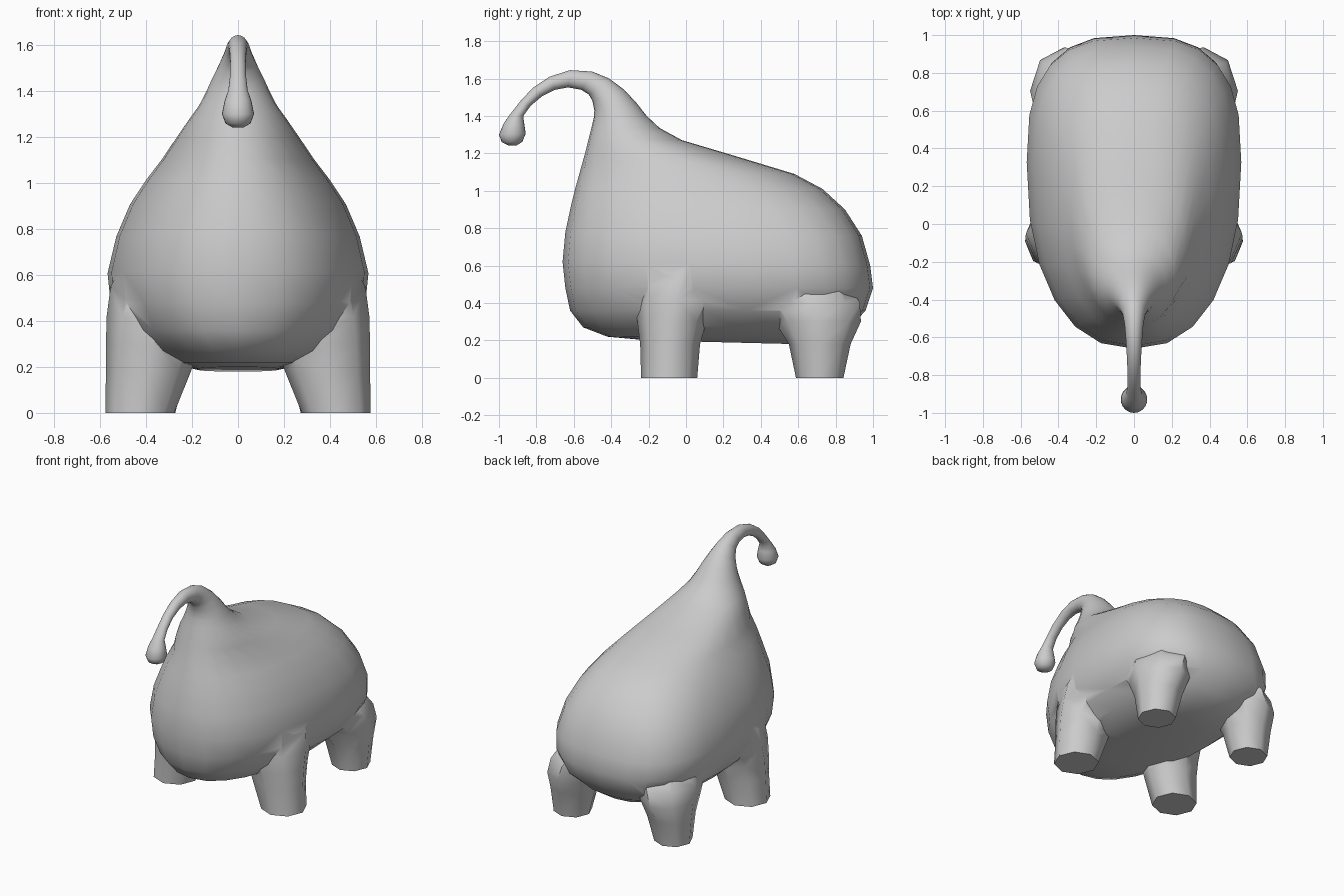
import bpy, bmesh, math

if "Cube" in bpy.data.objects:
    bpy.data.objects.remove(bpy.data.objects["Cube"])

grey = bpy.data.materials.new("plain grey")
grey.diffuse_color = (0.6, 0.6, 0.6, 1)
grey.use_nodes = True
grey.node_tree.nodes["Principled BSDF"].inputs["Base Color"].default_value = grey.diffuse_color


def spow(v, e):
    return math.copysign(abs(v) ** e, v)


def loft(name, rings):
    """Skin a list of closed rings and cap both ends."""
    bm = bmesh.new()
    loops = [[bm.verts.new(p) for p in ring] for ring in rings]
    n = len(loops[0])
    for a, b in zip(loops, loops[1:]):
        for i in range(n):
            j = (i + 1) % n
            bm.faces.new((a[i], a[j], b[j], b[i]))
    bm.faces.new(loops[0])
    bm.faces.new(loops[-1])
    bmesh.ops.recalc_face_normals(bm, faces=bm.faces)
    mesh = bpy.data.meshes.new(name)
    bm.to_mesh(mesh)
    bm.free()
    mesh.materials.append(grey)
    obj = bpy.data.objects.new(name, mesh)
    bpy.context.collection.objects.link(obj)
    return obj


def section(ay, az, by, bz, w, peak, ea, eb, n=24):
    """Egg-shaped ring from front point a to back point b, half width w."""
    pts = []
    for i in range(n):
        t = 2 * math.pi * i / n
        c, s = math.cos(t), math.sin(t)
        e = 2 / (eb if c > 0 else ea)
        d = spow(c, e)
        u = peak + d * ((1 - peak) if d > 0 else peak)
        pts.append((w * spow(s, e), ay + (by - ay) * u, az + (bz - az) * u))
    return pts


# Trunk of the body: front y, z, back y, z, half width, peak, front and back roundness
body_rows = [
    (-.20, .20, .60, .18, .18, .5, 2.2, 2.4),
    (-.42, .22, .80, .215, .30, .55, 2.2, 2.5),
    (-.55, .27, .88, .27, .40, .57, 2.2, 2.6),
    (-.62, .36, .96, .36, .50, .6, 2.2, 2.8),
    (-.645, .48, 1.0, .48, .555, .6, 2.3, 2.8),
    (-.66, .62, .985, .60, .568, .6, 2.3, 2.8),
    (-.645, .78, .94, .76, .53, .6, 2.3, 2.7),
    (-.615, .92, .85, .90, .47, .59, 2.2, 2.6),
    (-.59, 1.02, .73, 1.01, .40, .57, 2.2, 2.5),
    (-.565, 1.11, .58, 1.09, .335, .55, 2.1, 2.4),
    (-.54, 1.20, .25, 1.19, .27, .5, 2.1, 2.2),
    (-.52, 1.28, -.02, 1.27, .215, .5, 2, 2),
]
# Neck, curled stalk and bulb: front y, z, back y, z, half width
stalk_rows = [
    (-.505, 1.34, -.14, 1.335, .17), (-.493, 1.39, -.21, 1.40, .14),
    (-.49, 1.43, -.265, 1.47, .115), (-.50, 1.48, -.33, 1.54, .085),
    (-.52, 1.515, -.41, 1.60, .062), (-.56, 1.54, -.50, 1.637, .05),
    (-.63, 1.553, -.62, 1.645, .042), (-.70, 1.54, -.73, 1.61, .037),
    (-.77, 1.505, -.82, 1.55, .034), (-.83, 1.455, -.885, 1.48, .035),
    (-.87, 1.40, -.94, 1.41, .042), (-.865, 1.36, -.975, 1.36, .058),
    (-.857, 1.305, -1.0, 1.30, .07), (-.875, 1.262, -.985, 1.26, .055),
    (-.905, 1.243, -.95, 1.243, .024),
]
rings = [section(*r) for r in body_rows]
rings += [section(*r, .5, 2, 2) for r in stalk_rows]
body = loft("body", rings)

# Legs, flared where they enter the body: z, centre x, centre y, radius x, radius y
leg_rows = {
    "front_leg": [(0, .428, -.09, .15, .15), (.18, .39, -.085, .185, .16),
                  (.30, .37, -.075, .205, .185), (.42, .34, -.05, .232, .225),
                  (.55, .30, -.02, .255, .25), (.70, .22, 0, .25, .24)],
    "rear_leg": [(0, .40, .715, .127, .127), (.18, .385, .715, .158, .165),
                 (.30, .37, .705, .18, .23), (.40, .34, .66, .20, .27),
                 (.55, .26, .58, .20, .27)],
}
legs = []
for name, rows in leg_rows.items():
    for side, label in ((1, "right"), (-1, "left")):
        legs.append(loft(name + "_" + label, [
            [(side * (cx + rx * math.cos(k * math.pi / 4)),
              cy + ry * math.sin(k * math.pi / 4), z) for k in range(8)]
            for z, cx, cy, rx, ry in rows]))

# Fuse the legs into the body
bpy.context.view_layer.objects.active = body
for leg in legs:
    mod = body.modifiers.new("fuse", 'BOOLEAN')
    mod.operation = 'UNION'
    mod.solver = 'EXACT'
    mod.object = leg
    bpy.ops.object.modifier_apply(modifier=mod.name)
    bpy.data.objects.remove(leg)

# Soft shading with crisp foot edges
body.select_set(True)
bpy.ops.object.shade_smooth_by_angle(angle=math.radians(50))
